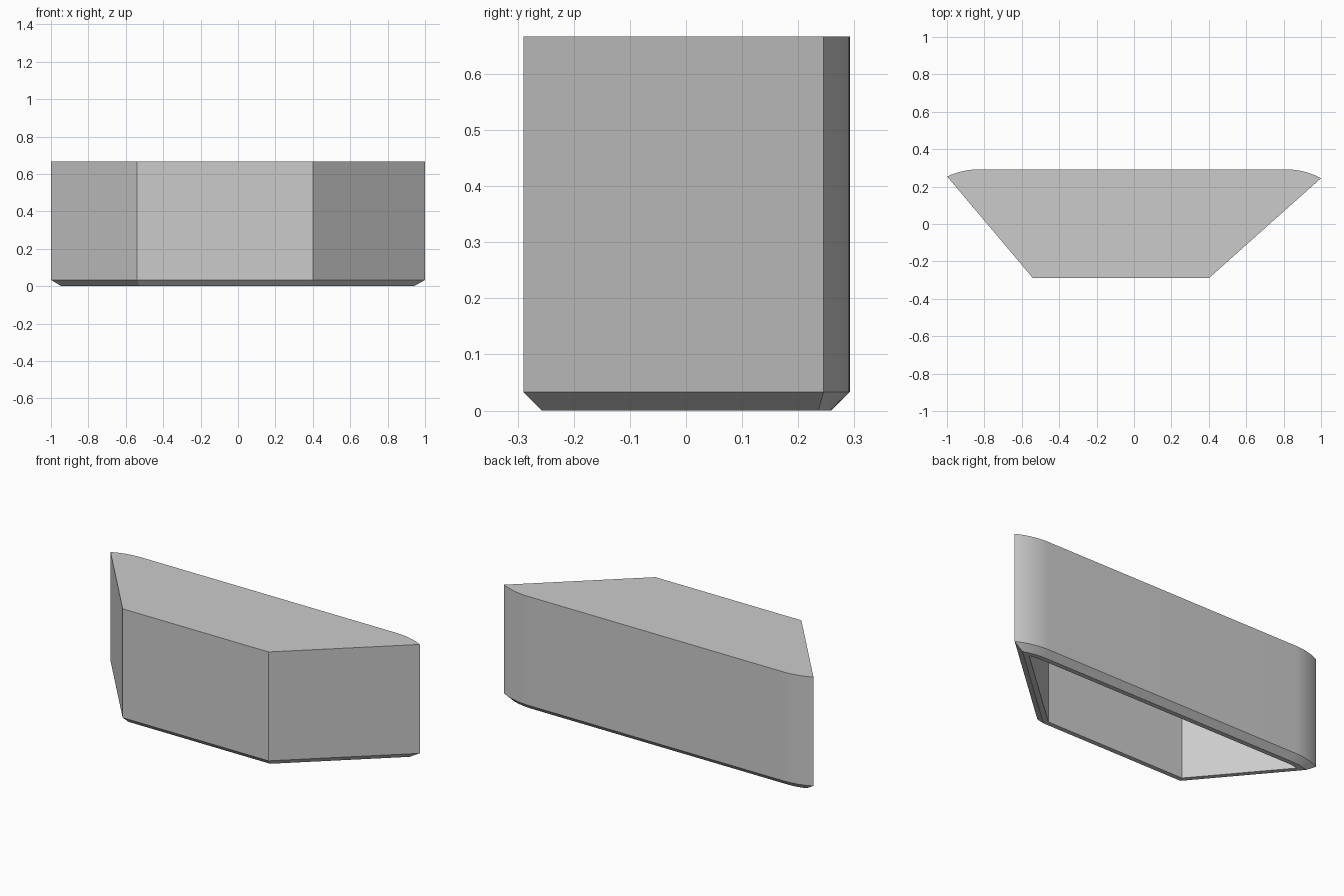
import bpy, bmesh, math
from mathutils import Vector

cube = bpy.data.objects.get("Cube")
if cube:
    bpy.data.objects.remove(cube, do_unlink=True)

HEIGHT, CHAMFER, WALL = 0.667, 0.033, 0.06
FRONT, BACK, RADIUS, STEPS = -0.29, 0.292, 0.4, 10

# One flat colour for the whole shell
grey = bpy.data.materials.new("light_grey")
grey.use_nodes = True
colour = (0.6, 0.6, 0.6, 1)
grey.diffuse_color = colour
grey.node_tree.nodes["Principled BSDF"].inputs["Base Color"].default_value = colour


def half_outline(side, corner_x, tip_y, arc_x, inset):
    """Front corner, then the rounded end from tip to flat back, on one side."""
    corner, tip = Vector((corner_x, FRONT)), Vector((1.0, tip_y))
    along = (tip - corner).normalized()
    start = corner + Vector((-along.y, along.x)) * inset
    front = start + along * ((FRONT + inset - start.y) / along.y)
    centre, r = Vector((arc_x, BACK - RADIUS)), RADIUS - inset
    rel = start - centre
    b = rel.dot(along)
    end = start + along * (-b + math.sqrt(b * b - rel.length_squared + r * r))
    a0 = math.atan2(end.y - centre.y, end.x - centre.x)
    points = [front]
    for i in range(STEPS + 1):
        a = a0 + (math.pi / 2 - a0) * i / STEPS
        points.append(centre + Vector((math.cos(a), math.sin(a))) * r)
    return [(side * p.x, p.y) for p in points]


def outline(inset):
    right = half_outline(1, 0.40, 0.245, 0.812, inset)
    left = half_outline(-1, 0.54, 0.255, 0.829, inset)
    return right + left[::-1]


# Hollow shell: roof, outer wall, chamfer, bottom rim, inner wall, ceiling
bm = bmesh.new()
sections = [(0, HEIGHT), (0, CHAMFER), (CHAMFER, 0), (WALL, 0), (WALL, HEIGHT - WALL)]
loops = [[bm.verts.new((x, y, z)) for x, y in outline(d)] for d, z in sections]
bm.faces.new(loops[0])
for upper, lower in zip(loops, loops[1:]):
    for i in range(len(upper)):
        j = (i + 1) % len(upper)
        bm.faces.new((upper[i], lower[i], lower[j], upper[j]))
bm.faces.new(loops[-1][::-1])
bmesh.ops.recalc_face_normals(bm, faces=bm.faces)

mesh = bpy.data.meshes.new("hollow_shell")
bm.to_mesh(mesh)
bm.free()
mesh.materials.append(grey)
shell = bpy.data.objects.new("hollow_shell", mesh)
bpy.context.collection.objects.link(shell)

# Smooth the rounded ends, keep the edges sharp
bpy.ops.object.select_all(action="DESELECT")
shell.select_set(True)
bpy.context.view_layer.objects.active = shell
bpy.ops.object.shade_smooth_by_angle(angle=math.radians(20))
